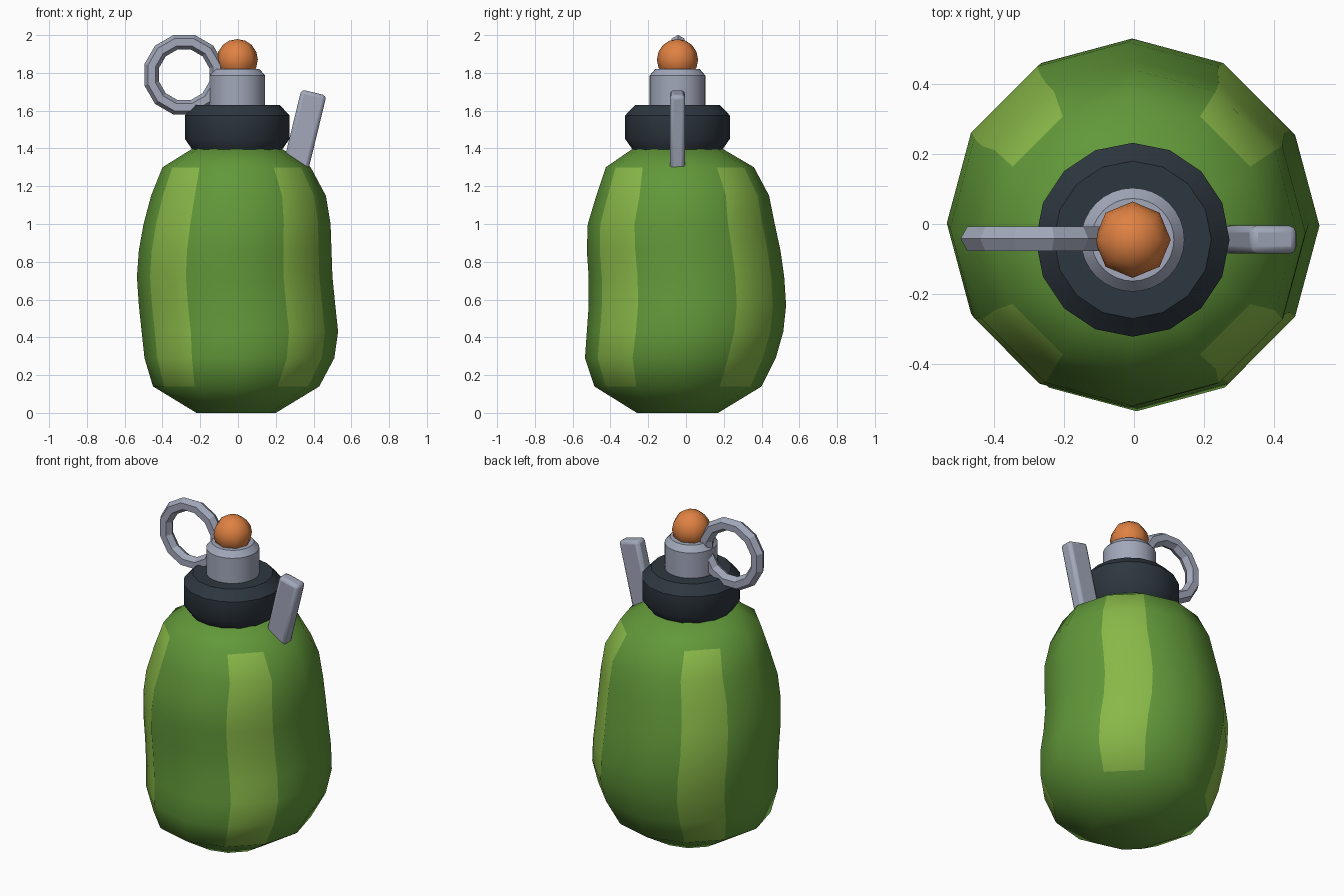
import bpy
import bmesh
from math import sin, cos, pi, radians

cube = bpy.data.objects.get("Cube")
if cube:
    bpy.data.objects.remove(cube, do_unlink=True)


def material(name, colour):
    mat = bpy.data.materials.new(name)
    mat.use_nodes = True
    rgba = (*colour, 1)
    mat.diffuse_color = rgba
    mat.node_tree.nodes["Principled BSDF"].inputs["Base Color"].default_value = rgba
    return mat


green = material("leaf green", (0.12, 0.314, 0.041))
lime = material("light green", (0.25, 0.48, 0.065))
dark = material("dark slate", (0.027, 0.038, 0.05))
metal = material("grey metal", (0.36, 0.39, 0.49))
orange = material("orange", (0.74, 0.22, 0.055))

CENTRE_X, CENTRE_Y = -0.004, -0.045


def finish(obj, name, mats, angle=None):
    obj.name = name
    for mat in mats:
        obj.data.materials.append(mat)
    if angle is not None:
        bpy.ops.object.select_all(action="DESELECT")
        obj.select_set(True)
        bpy.context.view_layer.objects.active = obj
        bpy.ops.object.shade_smooth_by_angle(angle=radians(angle))
    return obj


def loft(name, rings, sides, mats, angle, stripe=None):
    """Skin elliptical rings given as (z, x centre, y centre, x radius, y radius)."""
    bm = bmesh.new()
    loops = []
    for z, cx, cy, rx, ry in rings:
        loops.append([bm.verts.new((cx + rx * cos(2 * pi * i / sides),
                                    cy + ry * sin(2 * pi * i / sides), z))
                      for i in range(sides)])
    for level, (low, high) in enumerate(zip(loops, loops[1:])):
        for i in range(sides):
            j = (i + 1) % sides
            face = bm.faces.new((low[i], low[j], high[j], high[i]))
            if stripe and stripe(level, i):
                face.material_index = 1
    bm.faces.new(loops[0][::-1])
    bm.faces.new(loops[-1])
    mesh = bpy.data.meshes.new(name)
    bm.to_mesh(mesh)
    bm.free()
    obj = bpy.data.objects.new(name, mesh)
    bpy.context.collection.objects.link(obj)
    return finish(obj, name, mats, angle)


# Lumpy body: height, then reach to the right, left, front and back
BODY = [
    (0.00, 0.22, 0.20, 0.26, 0.17),
    (0.14, 0.45, 0.43, 0.485, 0.40),
    (0.29, 0.495, 0.51, 0.535, 0.475),
    (0.43, 0.51, 0.53, 0.525, 0.515),
    (0.57, 0.525, 0.515, 0.515, 0.53),
    (0.72, 0.535, 0.50, 0.515, 0.52),
    (0.86, 0.525, 0.495, 0.525, 0.50),
    (1.00, 0.50, 0.49, 0.52, 0.47),
    (1.15, 0.46, 0.465, 0.475, 0.44),
    (1.30, 0.40, 0.385, 0.425, 0.36),
    (1.40, 0.24, 0.23, 0.28, 0.19),
]
rings = [(z, (l - r) / 2, (b - f) / 2, (l + r) / 2, (b + f) / 2)
         for z, r, l, f, b in BODY]
last = len(rings) - 2
# The diagonal panel of each quarter is a light stripe
loft("body", rings, 12, [green, lime], 65,
     lambda level, side: side % 3 == 1 and 0 < level < last)


def turned(name, profile, sides, mat, angle):
    rows = [(z, CENTRE_X, CENTRE_Y, r, r) for z, r in profile]
    return loft(name, rows, sides, [mat], angle)


# Neck cap and collar
turned("neck_cap", [(1.39, 0.235), (1.45, 0.277), (1.575, 0.277), (1.63, 0.225)],
       16, dark, 35)
turned("collar", [(1.60, 0.148), (1.785, 0.148), (1.82, 0.118)], 32, metal, 30)

# Round button on top
bpy.ops.mesh.primitive_uv_sphere_add(segments=8, ring_count=8, radius=0.109,
                                     location=(CENTRE_X, CENTRE_Y, 1.87))
finish(bpy.context.object, "top_button", [orange], 60)

# Pull ring, standing upright beside the collar
bpy.ops.mesh.primitive_torus_add(major_segments=12, minor_segments=6,
                                 major_radius=0.178, minor_radius=0.04,
                                 location=(-0.285, -0.042, 1.79),
                                 rotation=(pi / 2, radians(15), 0))
finish(bpy.context.object, "pull_ring", [metal])

# Slanted safety lever with rounded edges
bpy.ops.mesh.primitive_cube_add(size=1, location=(0.348, -0.045, 1.475),
                                rotation=(0, radians(13.7), 0))
lever = bpy.context.object
lever.scale = (0.137, 0.08, 0.455)
bpy.ops.object.transform_apply(location=False, rotation=False, scale=True)
bevel = lever.modifiers.new("soft edges", "BEVEL")
bevel.width = 0.02
bevel.segments = 2
finish(lever, "safety_lever", [metal], 40)
